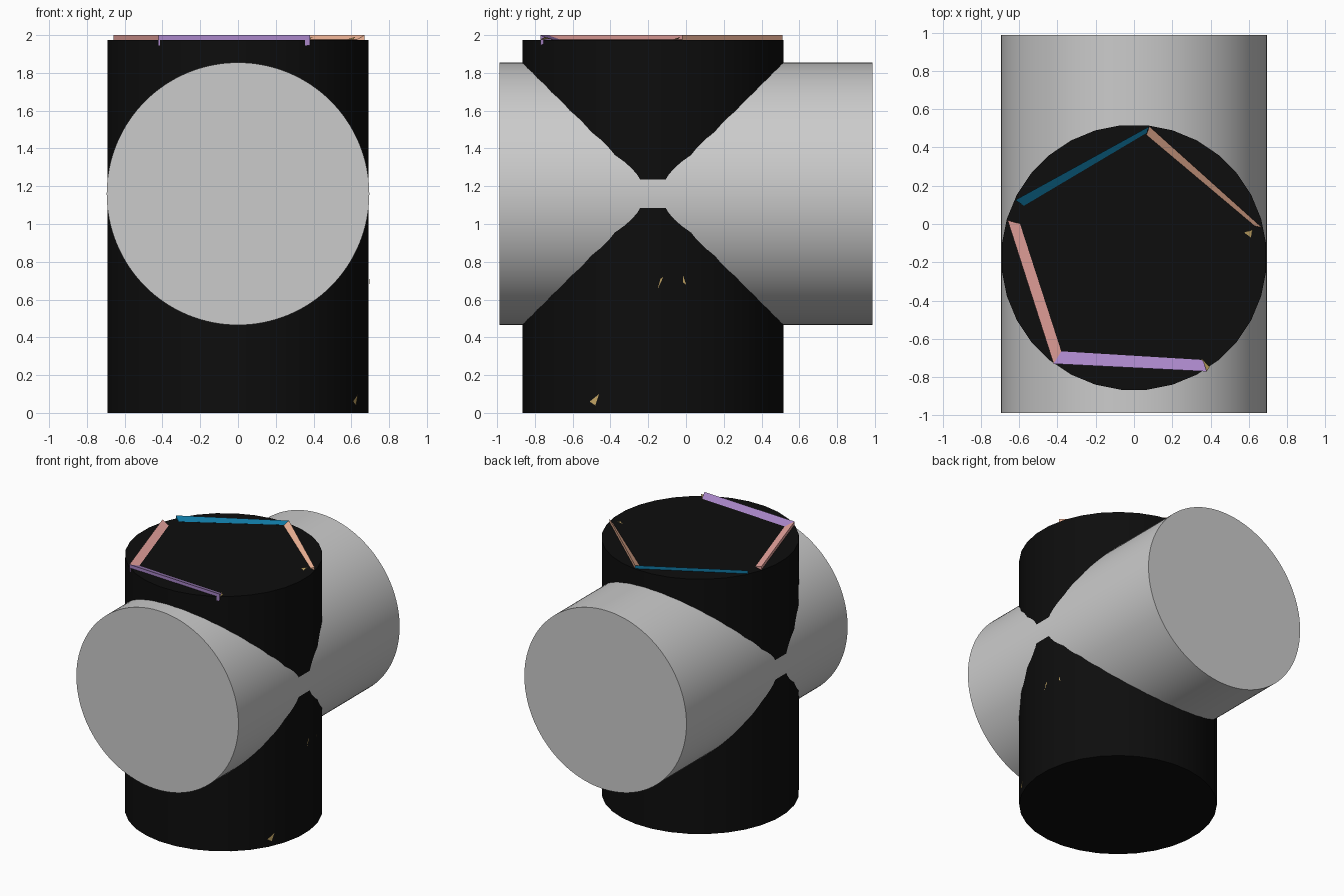
import bpy, math
from mathutils import Vector

if "Cube" in bpy.data.objects:
    bpy.data.objects.remove(bpy.data.objects["Cube"])

CY = -0.175      # y of the upright cylinder's axis
RB = 0.694       # its radius
TOP = 1.975      # its top


def paint(obj, name, rgb):
    m = bpy.data.materials.get(name) or bpy.data.materials.new(name)
    m.diffuse_color = (*rgb, 1)
    m.use_nodes = True
    m.node_tree.nodes["Principled BSDF"].inputs["Base Color"].default_value = m.diffuse_color
    obj.data.materials.append(m)


def mesh(name, verts, faces):
    me = bpy.data.meshes.new(name)
    me.from_pydata(verts, [], faces)
    ob = bpy.data.objects.new(name, me)
    bpy.context.collection.objects.link(ob)
    return ob


def cylinder(name, sides, radius, depth, loc, rot):
    bpy.ops.mesh.primitive_cylinder_add(vertices=sides, radius=radius, depth=depth,
                                        location=loc, rotation=rot)
    ob = bpy.context.object
    ob.name = name
    bpy.ops.object.shade_smooth_by_angle(angle=math.radians(30))
    return ob


def rim_panel(name, outer, inner, rgb):
    """Wedge leaning outward: high outer edge, inner edge level with the top."""
    verts = [(x, y, 2.0) for x, y in outer]
    verts += [(x, y, TOP + 0.001) for x, y in inner]
    verts += [(x, y, TOP - 0.03) for x, y in outer]
    faces = [(0, 1, 3, 2), (0, 4, 5, 1), (2, 3, 5, 4), (0, 2, 4), (1, 5, 3)]
    ob = mesh(name, verts, faces)
    bpy.context.view_layer.objects.active = ob
    bpy.ops.object.mode_set(mode='EDIT')
    bpy.ops.mesh.select_all(action='SELECT')
    bpy.ops.mesh.normals_make_consistent(inside=False)
    bpy.ops.object.mode_set(mode='OBJECT')
    paint(ob, name + "_paint", rgb)


def sliver(name, points, rgb):
    """Small panel corner poking through the wall; points are (y, z) on the +x side."""
    verts = []
    for y, z in points:
        verts.append((math.sqrt(0.696 ** 2 - (y - CY) ** 2), y, z))
    ob = mesh(name, verts, [(0, 1, 2)])
    paint(ob, name + "_paint", rgb)


# main cylinders
drum = cylinder("upright_drum", 32, RB, TOP, (0, CY, TOP / 2), (0, 0, math.pi / 32))
paint(drum, "black", (0.004, 0.004, 0.004))
cylinder("cross_cylinder", 128, 0.695, 1.974, (0, 0, 1.16), (math.pi / 2, 0, 0))

# coloured panel tops around the rim
rim_panel("purple_panel", [(-0.42, -0.73), (0.38, -0.77)], [(-0.38, -0.665), (0.36, -0.71)],
          (0.40, 0.24, 0.58))
rim_panel("pink_panel", [(-0.66, 0.02), (-0.42, -0.73)], [(-0.595, 0.0), (-0.38, -0.665)],
          (0.83, 0.38, 0.35))
rim_panel("blue_panel", [(-0.62, 0.125), (0.08, 0.51)], [(-0.575, 0.095), (0.065, 0.475)],
          (0.005, 0.18, 0.35))
rim_panel("peach_panel", [(0.08, 0.51), (0.67, -0.02)], [(0.065, 0.465), (0.63, -0.01)],
          (0.87, 0.46, 0.31))

# corners of the sunken fifth panel
KHAKI = (0.55, 0.38, 0.13)
corners = [[(0.35, -0.70), (0.38, -0.77), (0.395, -0.745)],
           [(0.575, -0.045), (0.61, -0.07), (0.62, -0.03)]]
for i, c in enumerate(corners):
    tip = mesh(f"khaki_corner_{i}", [(x, y, z) for (x, y), z in zip(c, (1.977, 1.977, 1.99))],
               [(0, 1, 2)])
    paint(tip, "khaki", KHAKI)

# tiny corners showing through the side wall
sliver("wall_corner_a", [(-0.15, 0.655), (-0.12, 0.72), (-0.135, 0.71)], KHAKI)
sliver("wall_corner_b", [(-0.015, 0.69), (0.0, 0.68), (-0.015, 0.725)], KHAKI)
sliver("wall_corner_c", [(-0.51, 0.06), (-0.48, 0.04), (-0.46, 0.10)], KHAKI)
